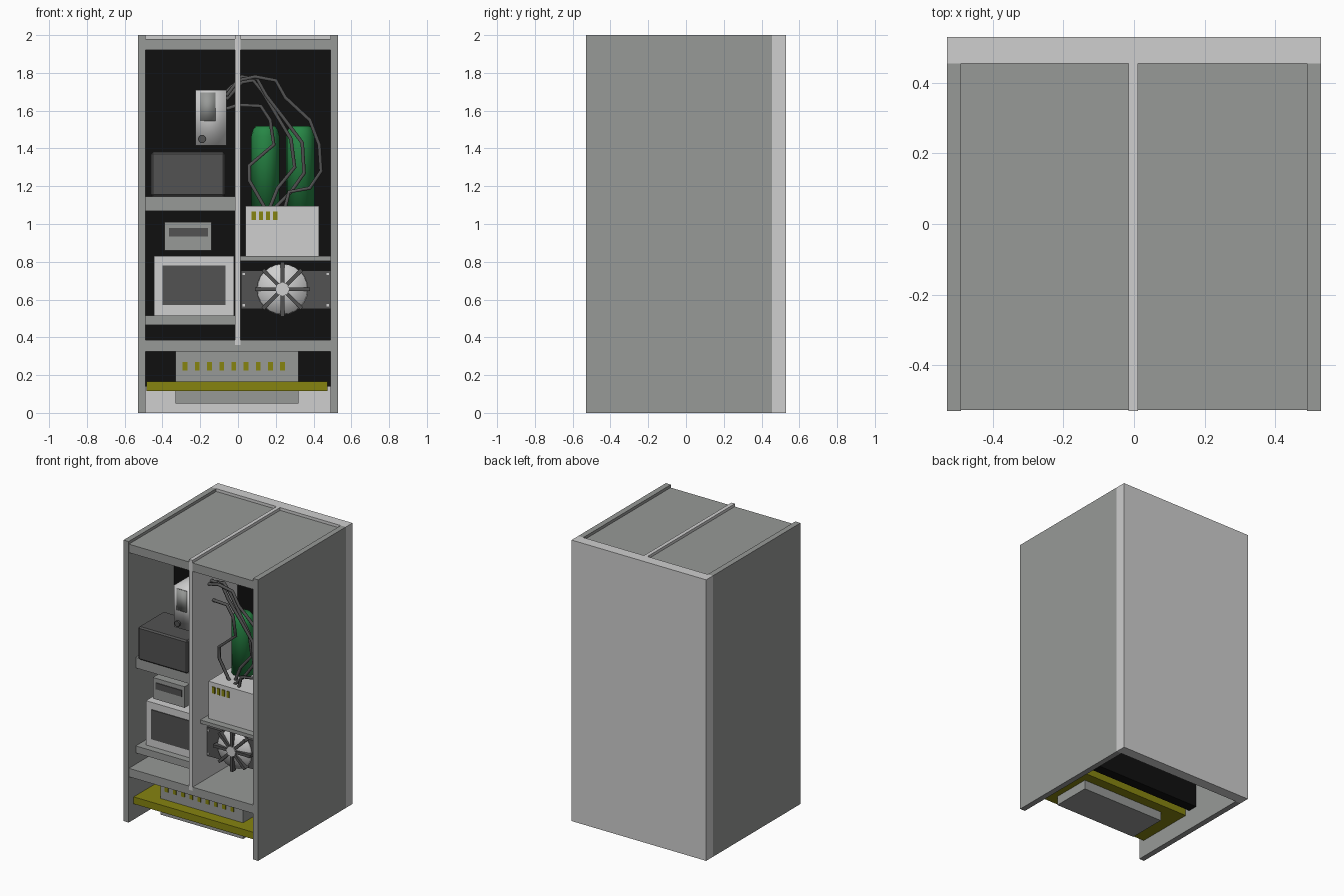
import bpy, bmesh, math
from mathutils import Matrix, Vector

old = bpy.data.objects.get("Cube")
if old:
    bpy.data.objects.remove(old)


def material(name, rgb):
    m = bpy.data.materials.new(name)
    m.use_nodes = True
    m.diffuse_color = (*rgb, 1)
    m.node_tree.nodes["Principled BSDF"].inputs["Base Color"].default_value = (*rgb, 1)
    return m


GREY = material("mid grey", (.31, .32, .31))
LIGHT = material("light grey", (.62, .62, .62))
DARK = material("dark grey", (.085, .085, .085))
BLACK = material("black", (.005, .005, .005))
OLIVE = material("olive", (.24, .23, .005))
GREEN = material("green", (.02, .24, .06))


def finish(name, bm, mat, smooth=False):
    me = bpy.data.meshes.new(name)
    bmesh.ops.recalc_face_normals(bm, faces=bm.faces)
    for f in bm.faces:
        f.smooth = smooth
    bm.to_mesh(me)
    bm.free()
    ob = bpy.data.objects.new(name, me)
    me.materials.append(mat)
    bpy.context.collection.objects.link(ob)
    return ob


def box(name, x, y, z, mat, smooth=False, bevel=0):
    """Block from (low, high) pairs on each axis."""
    bm = bmesh.new()
    bmesh.ops.create_cube(bm, size=1)
    for v in bm.verts:
        v.co = [p[0] if c < 0 else p[1] for c, p in zip(v.co, (x, y, z))]
    if bevel:
        bmesh.ops.bevel(bm, geom=bm.edges[:], offset=bevel, segments=1, affect='EDGES')
    return finish(name, bm, mat, smooth)


def lathe(name, profile, place, mat, sides=16, smooth=True):
    """Spin (radius, height) points about local z, then place the result."""
    bm = bmesh.new()
    vs = [bm.verts.new((r, 0, h)) for r, h in profile]
    es = [bm.edges.new(p) for p in zip(vs, vs[1:])]
    bmesh.ops.spin(bm, geom=vs + es, cent=(0, 0, 0), axis=(0, 0, 1),
                   angle=2 * math.pi, steps=sides)
    bmesh.ops.remove_doubles(bm, verts=bm.verts[:], dist=.0005)
    bm.transform(place)
    return finish(name, bm, mat, smooth)


def facing_front(x, y, z):
    return Matrix.Translation((x, y, z)) @ Matrix.Rotation(math.pi / 2, 4, 'X')


def plates(name, xs, width, y, z, mat):
    for i, x in enumerate(xs):
        box(f"{name}_{i + 1}", (x - width / 2, x + width / 2), (y - .006, y), z, mat)


# Cabinet shell
DEPTH = (-.527, .455)
for side, s in (("left", 1), ("right", -1)):
    box(side + "_wall", sorted((s * .49, s * .53)), (-.53, .455), (0, 2), GREY)
box("back_panel", (-.53, .53), (.455, .53), (0, 2), LIGHT)
box("top_panel", (-.49, .49), DEPTH, (1.92, 1.98), GREY)
box("bottom_panel", (-.49, .49), DEPTH, (.325, .385), GREY)
box("divider", (-.015, .012), (-.53, .455), (.36, 2), LIGHT)
box("backing_board", (-.49, .49), (-.02, .05), (.14, 1.93), BLACK)

# Shelves
box("upper_left_shelf", (-.49, -.015), (-.45, -.02), (1.07, 1.145), GREY)
box("lower_left_shelf", (-.49, -.015), (-.45, -.02), (.465, .515), GREY)
box("right_shelf", (.012, .49), (-.44, -.02), (.805, .83), GREY)

# Left bay: control unit, dark case, meter and display
box("control_unit", (-.225, -.06), (-.4, -.02), (1.415, 1.71), LIGHT, True)
box("control_window", (-.2, -.12), (-.407, -.4), (1.545, 1.695), GREY, True)
lathe("control_knob", [(0, 0), (.02, 0), (.02, .015), (0, .015)],
      facing_front(-.19, -.4, 1.45), DARK, 12, False)
box("dark_case", (-.46, -.07), (-.47, -.18), (1.145, 1.38), DARK, bevel=.01)
box("meter", (-.39, -.14), (-.4, -.15), (.86, 1.01), GREY)
box("meter_screen", (-.365, -.16), (-.406, -.4), (.935, .98), DARK)
box("display_unit", (-.445, -.02), (-.4, -.1), (.515, .83), LIGHT)
box("display_screen", (-.4, -.065), (-.406, -.4), (.57, .78), DARK)

# Right bay: supply box with two tanks
box("supply_box", (.04, .43), (-.39, -.05), (.83, 1.095), LIGHT)
plates("supply_port", [.083 + i * .038 for i in range(4)], .022, -.39, (1.02, 1.065), OLIVE)
for i, x in enumerate((.145, .33)):
    lathe(f"tank_{i + 1}", [(0, 0), (.075, 0), (.075, .37), (.066, .405), (.05, .425), (0, .425)],
          Matrix.Translation((x, -.15, 1.095)), GREEN)

# Fan on its mounting plate
box("fan_plate", (.015, .49), (-.37, -.34), (.55, .755), DARK)
FX, FZ = .235, .655
lathe("fan_disc", [(0, 0), (.135, 0), (.13, .012), (.03, .03), (0, .03)],
      facing_front(FX, -.37, FZ), LIGHT, 24)
lathe("fan_hub", [(0, 0), (.035, 0), (.035, .045), (0, .045)],
      facing_front(FX, -.37, FZ), LIGHT, 16, False)
for i in range(8):
    spoke = box(f"fan_spoke_{i + 1}", (.03, .145), (-.04, 0), (-.01, .01), DARK)
    spoke.matrix_world = (Matrix.Translation((FX, -.37, FZ))
                          @ Matrix.Rotation(i * math.pi / 4, 4, 'Y'))
for z in (.57, .735):
    plates(f"fan_screw_{'low' if z < .6 else 'high'}", (.03, .475), .012, -.37,
           (z - .006, z + .006), LIGHT)

# Base: board with a through-mounted module and its row of contacts
box("base_board", (-.485, .475), (-.48, -.05), (.115, .165), OLIVE)
box("base_module", (-.33, .32), (-.4, -.12), (.05, .325), GREY)
plates("contact", [-.28 + i * .0645 for i in range(9)], .025, -.4, (.225, .27), OLIVE)

# Cables from the control unit over to the supply box
CABLES = [
    [(-.06, 1.68), (0, 1.76), (.09, 1.78), (.2, 1.76), (.25, 1.67), (.38, 1.55),
     (.43, 1.42), (.44, 1.28), (.38, 1.19), (.27, 1.17), (.25, 1.09)],
    [(-.06, 1.7), (.02, 1.78), (.1, 1.77), (.15, 1.68), (.25, 1.55), (.34, 1.43),
     (.35, 1.27), (.28, 1.17), (.2, 1.09)],
    [(-.06, 1.61), (0, 1.63), (.12, 1.625), (.17, 1.55), (.19, 1.42), (.06, 1.31),
     (.06, 1.23), (.14, 1.09)],
    [(-.06, 1.66), (.02, 1.75), (.08, 1.76), (.13, 1.7), (.19, 1.6), (.28, 1.45),
     (.3, 1.3), (.21, 1.19), (.17, 1.09)],
]
for i, pts in enumerate(CABLES):
    cu = bpy.data.curves.new(f"cable_{i + 1}", 'CURVE')
    cu.dimensions = '3D'
    cu.bevel_depth = .011
    cu.bevel_resolution = 1
    cu.use_fill_caps = True
    sp = cu.splines.new('POLY')
    sp.points.add(len(pts) - 1)
    for p, (x, z) in zip(sp.points, pts):
        p.co = (x, -.31 + .025 * (i - 1.5), z, 1)
    cu.materials.append(DARK)
    bpy.context.collection.objects.link(bpy.data.objects.new(f"cable_{i + 1}", cu))
